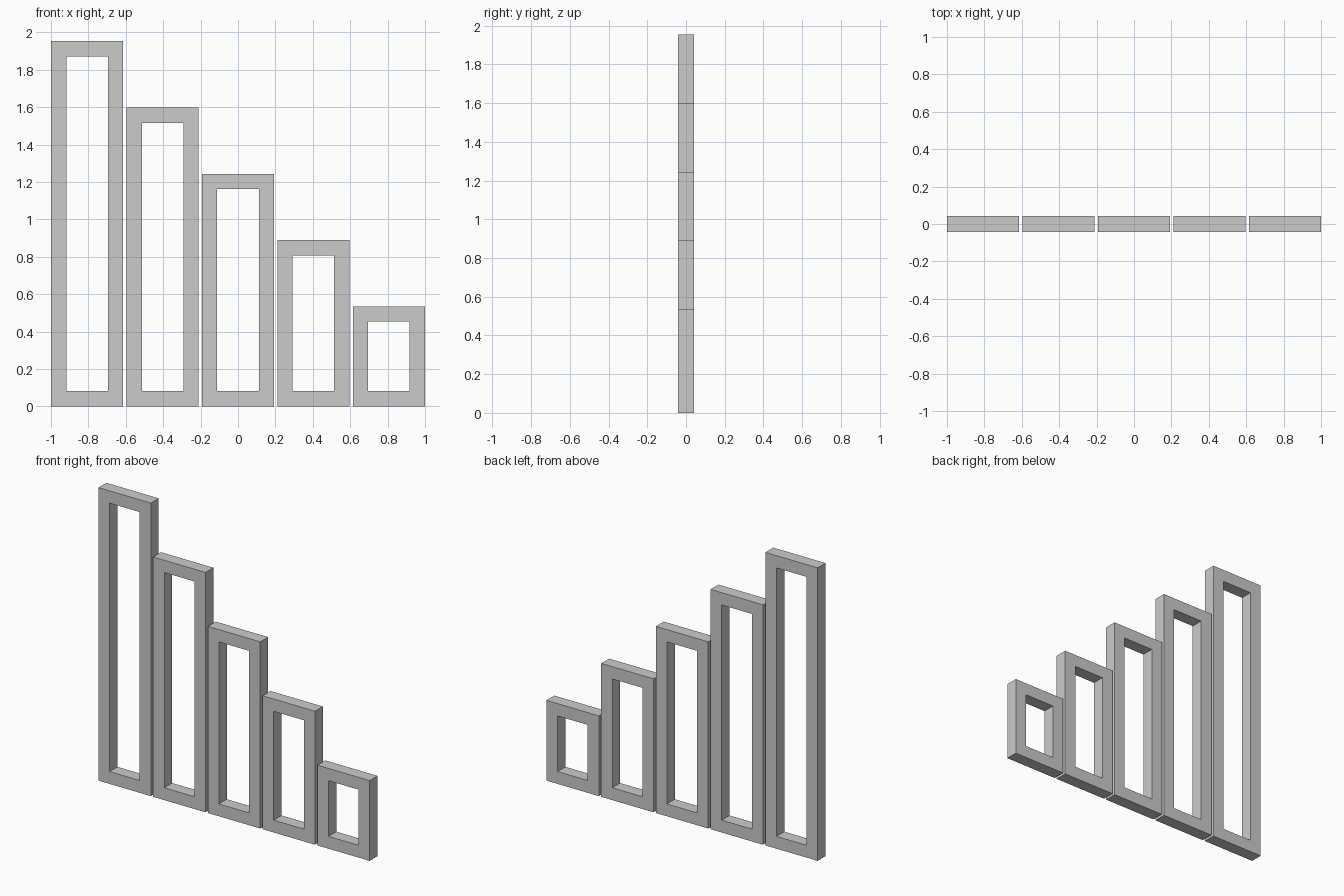
import bpy, bmesh

if "Cube" in bpy.data.objects:
    bpy.data.objects.remove(bpy.data.objects["Cube"])

WIDTH, DEPTH, BORDER = 0.386, 0.083, 0.082
PITCH = 0.4035
TALLEST, STEP = 1.953, 0.3545


def rect(x, z0, z1, inset):
    """Four corners of an upright rectangle on the front plane."""
    h = WIDTH / 2 - inset
    z0, z1 = z0 + inset, z1 - inset
    return [(x - h, -DEPTH / 2, z0), (x + h, -DEPTH / 2, z0),
            (x + h, -DEPTH / 2, z1), (x - h, -DEPTH / 2, z1)]


def make_frame(name, x, height):
    bm = bmesh.new()
    outer = [bm.verts.new(p) for p in rect(x, 0, height, 0)]
    inner = [bm.verts.new(p) for p in rect(x, 0, height, BORDER)]
    # front face ring with an open centre
    for i in range(4):
        j = (i + 1) % 4
        bm.faces.new((outer[i], outer[j], inner[j], inner[i]))
    # extrude to full thickness, keeping the front ring
    front = bm.faces[:]
    ext = bmesh.ops.extrude_face_region(bm, geom=front, use_keep_orig=True)
    moved = [v for v in ext["geom"] if isinstance(v, bmesh.types.BMVert)]
    bmesh.ops.translate(bm, verts=moved, vec=(0, DEPTH, 0))
    bmesh.ops.recalc_face_normals(bm, faces=bm.faces[:])
    mesh = bpy.data.meshes.new(name)
    bm.to_mesh(mesh)
    bm.free()
    obj = bpy.data.objects.new(name, mesh)
    bpy.context.collection.objects.link(obj)


# five frames descending in height from left to right
for k in range(5):
    make_frame(f"frame_{k + 1}", (k - 2) * PITCH, TALLEST - k * STEP)
